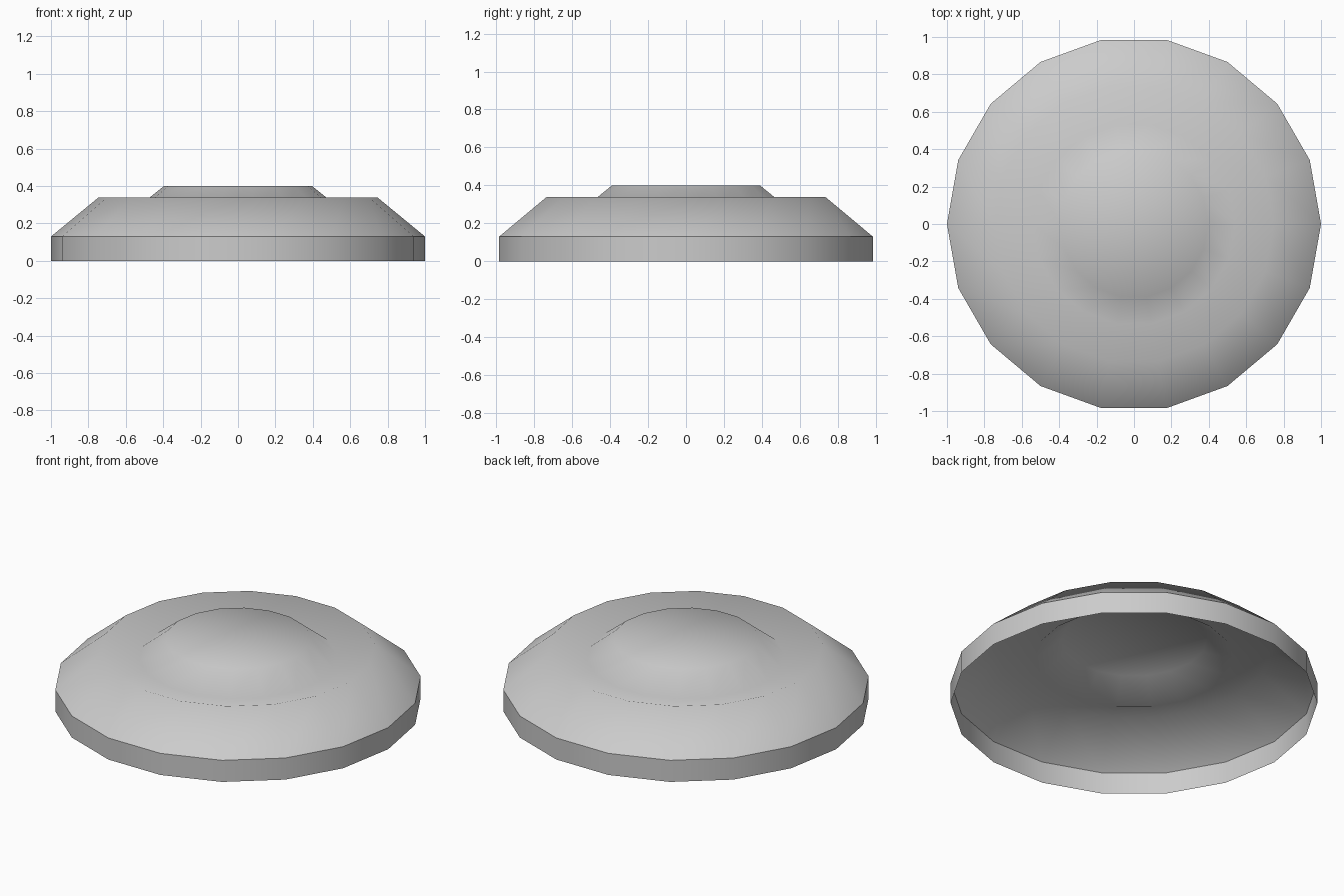
import bpy, bmesh
from math import cos, sin, tau

if "Cube" in bpy.data.objects:
    bpy.data.objects.remove(bpy.data.objects["Cube"])

SIDES = 18
# Profile (radius, height) from the open bottom rim to the cap edge
PROFILE = [(1.0, 0.0), (1.0, 0.13), (0.747, 0.338), (0.54, 0.285), (0.396, 0.40)]
SHARP_RING = 1

bm = bmesh.new()
rings = [[bm.verts.new((r * cos(tau * i / SIDES), r * sin(tau * i / SIDES), z))
          for i in range(SIDES)] for r, z in PROFILE]

# Single-walled shell
for lower, upper in zip(rings, rings[1:]):
    for i in range(SIDES):
        j = (i + 1) % SIDES
        bm.faces.new((lower[i], lower[j], upper[j], upper[i]))

# Raised flat cap as a triangle fan
centre = bm.verts.new((0, 0, PROFILE[-1][1]))
for i in range(SIDES):
    bm.faces.new((rings[-1][i], rings[-1][(i + 1) % SIDES], centre))

# Smooth everywhere, except the crease above the rim band
for face in bm.faces:
    face.smooth = True
crease = set(rings[SHARP_RING])
for edge in bm.edges:
    if edge.verts[0] in crease and edge.verts[1] in crease:
        edge.smooth = False

mesh = bpy.data.meshes.new("round_lid")
bm.to_mesh(mesh)
bm.free()
lid = bpy.data.objects.new("round_lid", mesh)
bpy.context.collection.objects.link(lid)
